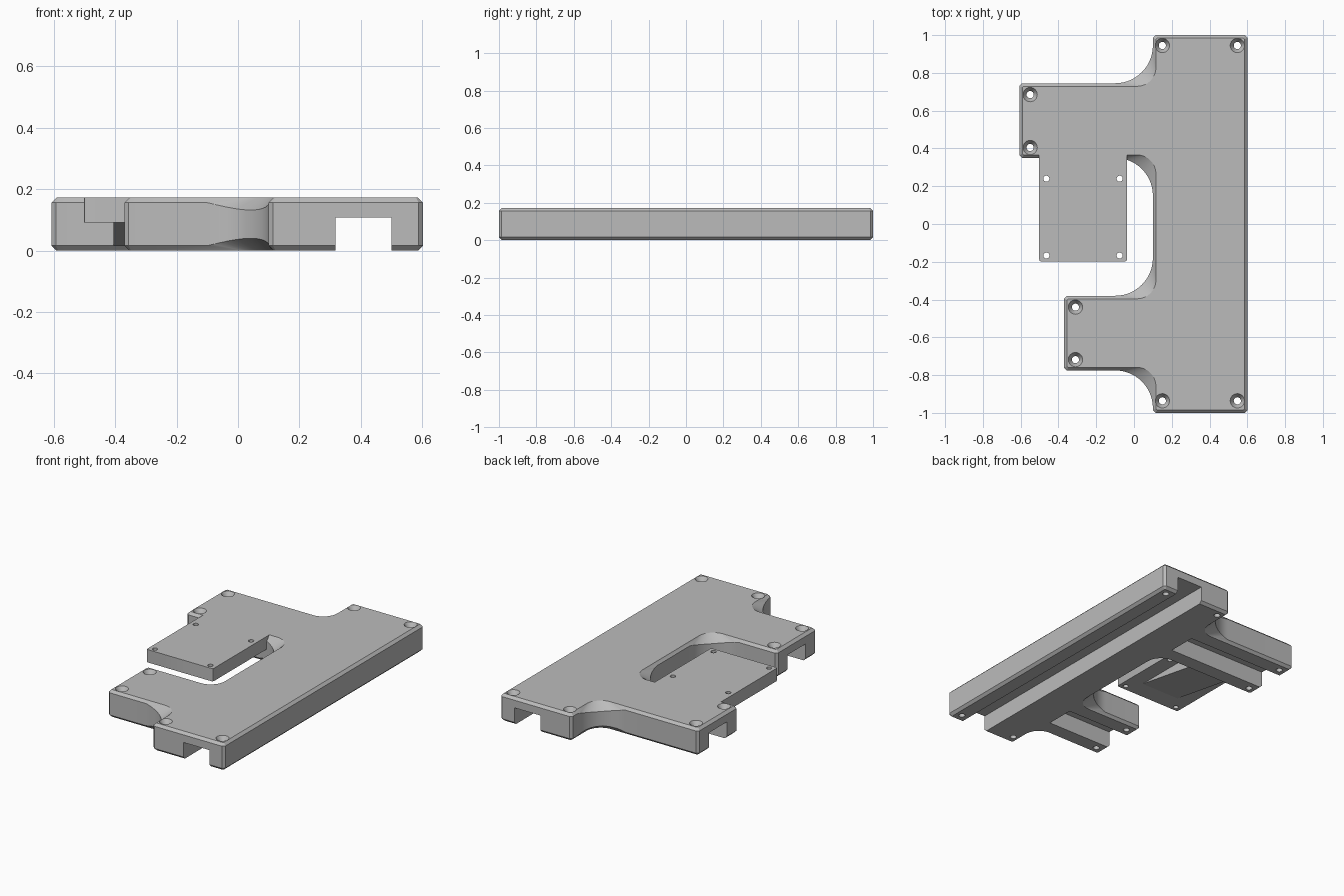
import bpy, bmesh, math
from mathutils import Vector

cube = bpy.data.objects.get("Cube")
if cube:
    bpy.data.objects.remove(cube, do_unlink=True)

H = 0.172      # overall thickness
CH = 0.016     # edge chamfer

grey = bpy.data.materials.new("plain grey")
grey.use_nodes = True
grey.diffuse_color = (0.5, 0.5, 0.5, 1)
grey.node_tree.nodes["Principled BSDF"].inputs["Base Color"].default_value = (0.5, 0.5, 0.5, 1)


def finish(name, bm):
    bmesh.ops.recalc_face_normals(bm, faces=bm.faces)
    me = bpy.data.meshes.new(name)
    bm.to_mesh(me)
    bm.free()
    me.materials.append(grey)
    ob = bpy.data.objects.new(name, me)
    bpy.context.collection.objects.link(ob)
    return ob


def loft(bm, rings):
    """Skin a stack of closed rings and cap both ends."""
    loops = [[bm.verts.new(p) for p in ring] for ring in rings]
    n = len(loops[0])
    for a, b in zip(loops, loops[1:]):
        for i in range(n):
            j = (i + 1) % n
            bm.faces.new((a[i], a[j], b[j], b[i]))
    bm.faces.new(loops[0][::-1])
    bm.faces.new(loops[-1])


def box(bm, x0, x1, y0, y1, z0, z1):
    loft(bm, [[(x0, y0, z), (x1, y0, z), (x1, y1, z), (x0, y1, z)] for z in (z0, z1)])


def lathe(bm, x, y, profile, n=24):
    angles = [2 * math.pi * i / n for i in range(n)]
    loft(bm, [[(x + r * math.cos(a), y + r * math.sin(a), z) for a in angles]
              for r, z in profile])


def cut(ob, cutter):
    mod = ob.modifiers.new("cut", "BOOLEAN")
    mod.operation = "DIFFERENCE"
    mod.solver = "EXACT"
    mod.object = cutter
    bpy.context.view_layer.objects.active = ob
    bpy.ops.object.modifier_apply(modifier=mod.name)
    bpy.data.objects.remove(cutter, do_unlink=True)


def smooth(ob):
    bpy.ops.object.select_all(action="DESELECT")
    ob.select_set(True)
    bpy.context.view_layer.objects.active = ob
    bpy.ops.object.shade_smooth_by_angle(angle=math.radians(25))


# Plan outline of the body, counter-clockwise
OUTLINE = [(0.1, -1), (0.602, -1), (0.602, 1), (0.1, 1), (0.1, 0.745),
           (-0.607, 0.745), (-0.607, 0.35), (0.1, 0.35), (0.1, -0.38),
           (-0.37, -0.38), (-0.37, -0.775), (0.1, -0.775)]


def outline_ring(inset, radius, corner, z, dip=0.0, steps=14):
    """Outline with clipped outer corners and rounded inner corners."""
    pts = []
    n = len(OUTLINE)
    for i in range(n):
        p = Vector(OUTLINE[i])
        d0 = (p - Vector(OUTLINE[i - 1])).normalized()
        d1 = (Vector(OUTLINE[(i + 1) % n]) - p).normalized()
        p = p + inset * (Vector((-d0.y, d0.x)) + Vector((-d1.y, d1.x)))
        if d0.cross(d1) > 0:
            pts += [(*(p - d0 * corner), z), (*(p + d1 * corner), z)]
            continue
        centre = p - d0 * radius + d1 * radius
        for k in range(steps + 1):
            a = math.pi / 2 * k / steps
            q = centre + radius * (d0 * math.sin(a) - d1 * math.cos(a))
            pts.append((*q, z + dip * math.sin(2 * a)))
    return pts


# Body: chamfer widens around the inner fillets
bm = bmesh.new()
loft(bm, [outline_ring(CH, 0.1, 0.006, 0),
          outline_ring(0, 0.2, 0.014, CH, 0.024),
          outline_ring(0, 0.2, 0.014, H - CH, -0.024),
          outline_ring(CH, 0.1, 0.006, H)])
body = finish("body", bm)

# Channels in the underside and countersunk screw holes
bm = bmesh.new()
box(bm, 0.318, 0.5, -1.1, 1.1, -0.1, 0.108)
box(bm, -0.8, 0.09, 0.457, 0.638, -0.1, 0.108)
box(bm, -0.8, 0.09, -0.668, -0.487, -0.1, 0.108)
SCREWS = [(0.15, 0.945), (0.547, 0.945), (-0.55, 0.685), (-0.55, 0.405),
          (-0.31, -0.44), (-0.31, -0.718), (0.15, -0.936), (0.547, -0.936)]
for x, y in SCREWS:
    lathe(bm, x, y, [(0.019, -0.1), (0.019, H - 0.03), (0.038, H), (0.038, H + 0.1)])
cut(body, finish("body_cutter", bm))
smooth(body)

# Tongue plate hanging off the upper arm, flush with the top
bm = bmesh.new()
x0, x1, y0, y1, c = -0.502, -0.037, -0.198, 0.35 + CH, 0.01
plan = [(x0, y0 + c), (x0 + c * 0.3, y0 + c * 0.3), (x0 + c, y0), (x1 - c, y0),
        (x1 - c * 0.3, y0 + c * 0.3), (x1, y0 + c), (x1, y1), (x0, y1)]
loft(bm, [[(x, y, z) for x, y in plan] for z in (0.091, H)])
tongue = finish("tongue_plate", bm)

bm = bmesh.new()
for x in (-0.464, -0.076):
    for y in (0.24, -0.167):
        lathe(bm, x, y, [(0.016, 0), (0.016, H + 0.1)], 20)
cut(tongue, finish("tongue_cutter", bm))
smooth(tongue)

# Ramp bracing the tongue from below
bm = bmesh.new()
loft(bm, [[(x, -0.08, 0.093), (x, -0.08, 0.091), (x, 0.352, CH), (x, 0.352, 0.093)]
          for x in (-0.405, -0.135)])
finish("tongue_brace", bm)
